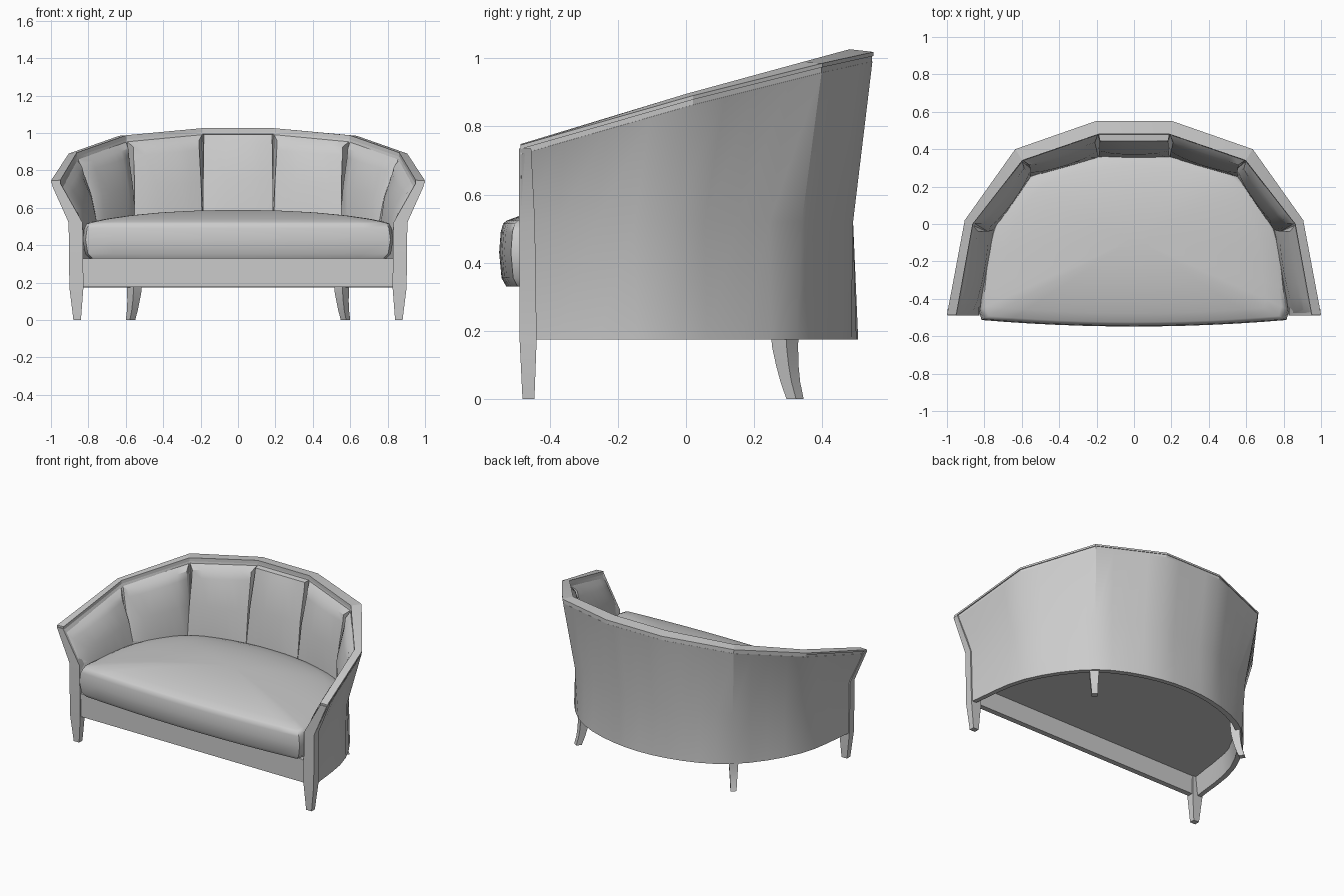
import bpy, bmesh, math
from mathutils import Vector as V

if "Cube" in bpy.data.objects:
    bpy.data.objects.remove(bpy.data.objects["Cube"])

mat = bpy.data.materials.new("grey upholstery")
mat.diffuse_color = (0.6, 0.6, 0.6, 1)
mat.use_nodes = True
mat.node_tree.nodes["Principled BSDF"].inputs["Base Color"].default_value = mat.diffuse_color


def finish(name, bm, angle=30):
    bmesh.ops.recalc_face_normals(bm, faces=bm.faces)
    me = bpy.data.meshes.new(name)
    bm.to_mesh(me)
    bm.free()
    me.materials.append(mat)
    ob = bpy.data.objects.new(name, me)
    bpy.context.collection.objects.link(ob)
    bpy.ops.object.select_all(action='DESELECT')
    ob.select_set(True)
    bpy.context.view_layer.objects.active = ob
    bpy.ops.object.shade_smooth_by_angle(angle=math.radians(angle))
    return ob


def loft(name, rings, angle=30):
    """Skin a list of closed rings and cap both ends."""
    bm = bmesh.new()
    vs = [[bm.verts.new(p) for p in r] for r in rings]
    n = len(rings[0])
    for a, b in zip(vs, vs[1:]):
        for i in range(n):
            j = (i + 1) % n
            bm.faces.new((a[i], a[j], b[j], b[i]))
    bm.faces.new(vs[0])
    bm.faces.new(vs[-1])
    return finish(name, bm, angle)


def mirrored(half):
    """Right-hand points, front to back, continued round to the left front."""
    half = [V(p) for p in half]
    return half + [V((-p[0], *p[1:])) for p in reversed(half)]


SUB = 4


def straight(pts):
    out = [a.lerp(b, k / SUB) for a, b in zip(pts, pts[1:]) for k in range(SUB)]
    return out + [pts[-1]]


def curved(pts):
    """Smooth spline through the same points."""
    ext = [2 * pts[0] - pts[1]] + pts + [2 * pts[-1] - pts[-2]]
    out = []
    for i in range(len(pts) - 1):
        a, b, c, d = ext[i:i + 4]
        for k in range(SUB):
            t = k / SUB
            out.append(0.5 * (2 * b + (c - a) * t + (2 * a - 5 * b + 4 * c - d) * t * t
                              + (3 * b - a - 3 * c + d) * t ** 3))
    return out + [pts[-1]]


# Key outlines of the wrap-around back
rim_out = mirrored([(1.0, -.485, .745), (.905, .02, .89), (.635, .40, .985), (.205, .55, 1.018)])
rim_in = mirrored([(.95, -.485, .748), (.862, 0, .895), (.597, .34, .988), (.19, .48, 1.026)])
mid_out = mirrored([(.905, -.485, .52), (.83, -.04, .52), (.585, .34, .52), (.2, .49, .52)])
mid_in = mirrored([(.84, -.485, .52), (.765, -.05, .52), (.545, .29, .52), (.18, .43, .52)])
low_out = mirrored([(.9, -.485, .175), (.825, -.04, .175), (.57, .325, .175), (.2, .485, .175)])
low_in = mirrored([(.87, -.485, .175), (.795, -.05, .175), (.55, .295, .175), (.19, .455, .175)])
drop = V((0, 0, -.022))

# Back shell
paths = [curved(low_out), straight(mid_out), straight([p * .994 + drop for p in rim_out]),
         straight([p + drop for p in rim_in]), straight(mid_in), curved(low_in)]
loft("back_shell", list(zip(*paths)), 28)

# Top rim and the thin piping below it
up, step = V((0, 0, -.012)), V((0, 0, -.028))
loft("top_rim", list(zip(rim_out, rim_in, [p + up for p in rim_in], [p + up for p in rim_out])), 10)
tuck = [V((p.x * .993, p.y * .993 if p.y > 0 else p.y, p.z)) for p in rim_out]
loft("rim_piping", list(zip([p + up for p in tuck], [p + up for p in rim_in],
                            [p + step for p in rim_in], [p + step for p in tuck])), 10)

# Back cushions, one for each facet
foot = mirrored([(.825, -.47, .46), (.742, -.03, .46), (.552, .25, .46), (.19, .352, .46)])
for i in range(7):
    f0, f1, r0, r1 = foot[i], foot[i + 1], rim_in[i], rim_in[i + 1]
    m0, m1 = mid_in[i], mid_in[i + 1]
    edge = f1 - f0
    inward = V((-edge.y, edge.x, 0)).normalized()
    pinch = .02 if i == 3 else .07
    lift = .035 if i == 3 else .065
    rings = []
    for k in range(7):
        u = k / 6
        puff = math.sin(math.pi * u) ** .6
        ut = pinch + (1 - 2 * pinch) * u
        front = f0.lerp(f1, u)
        back = r0.lerp(r1, u)
        crest = r0.lerp(r1, ut) + V((0, 0, -lift)) + inward * .035
        belly = front.lerp(crest, .55) + inward * (.012 + .02 * puff)
        upper = front.lerp(crest, .9) + inward * .012 * puff
        rings.append([front, belly, upper, crest,
                      back + V((0, 0, -.03)) - inward * .004, m0.lerp(m1, u)])
    loft(f"back_cushion_{i + 1}", rings, 35)

# Seat cushion: D-shaped rings stacked into a soft crowned block
arc = curved(mirrored([(.83, -.46, 0), (.765, -.03, 0), (.56, .26, 0), (.2, .37, 0)]))
bow = [V((x, -.548 + .035 * (x / .82) ** 2, 0)) for x in
       [-.815 + 1.63 * k / 12 for k in range(13)]]
outline = arc + bow
centre = V((0, -.08, 0))
layers = [(.955, .33), (.985, .355), (1, .43), (.99, .49), (.975, .515), (.95, .524),
          (.85, .541), (.7, .559), (.5, .575), (.3, .584), (.1, .588)]
loft("seat_cushion", [[centre + (p - centre) * s + V((0, 0, z)) for p in outline]
                      for s, z in layers], 40)

# Hidden deck under the seat
inner = [V((p.x, p.y, 0)) * .99 for p in curved(low_in)]
loft("seat_deck", [[p + V((0, 0, z)) for p in inner] for z in (.30, .328)])


def box_ring(cx, cy, w, d, z, turn=0):
    c, s = math.cos(turn), math.sin(turn)
    return [V((cx + a * w / 2 * c - b * d / 2 * s, cy + a * w / 2 * s + b * d / 2 * c, z))
            for a, b in ((-1, -1), (1, -1), (1, 1), (-1, 1))]


# Front rail
loft("front_rail", [box_ring(0, -.462, 1.70, .035, z) for z in (.177, .33)])

for side, word in ((1, "right"), (-1, "left")):
    # Front leg running up into the flared arm post
    loft(f"front_leg_{word}", [box_ring(side * x, y, w, d, z) for x, y, w, d, z in
                               ((.86, -.462, .04, .035, 0), (.864, -.463, .075, .05, .175),
                                (.868, -.466, .075, .046, .52), (.975, -.472, .046, .036, .735))])
    # Back leg sweeping outwards
    loft(f"back_leg_{word}", [box_ring(side * (.575 - q * .7), .32 - q, w, w, z, side * .9)
                              for q, w, z in ((0, .036, 0), (.014, .041, .05), (.023, .047, .1),
                                              (.029, .054, .15), (.031, .058, .2), (.031, .058, .3))])
